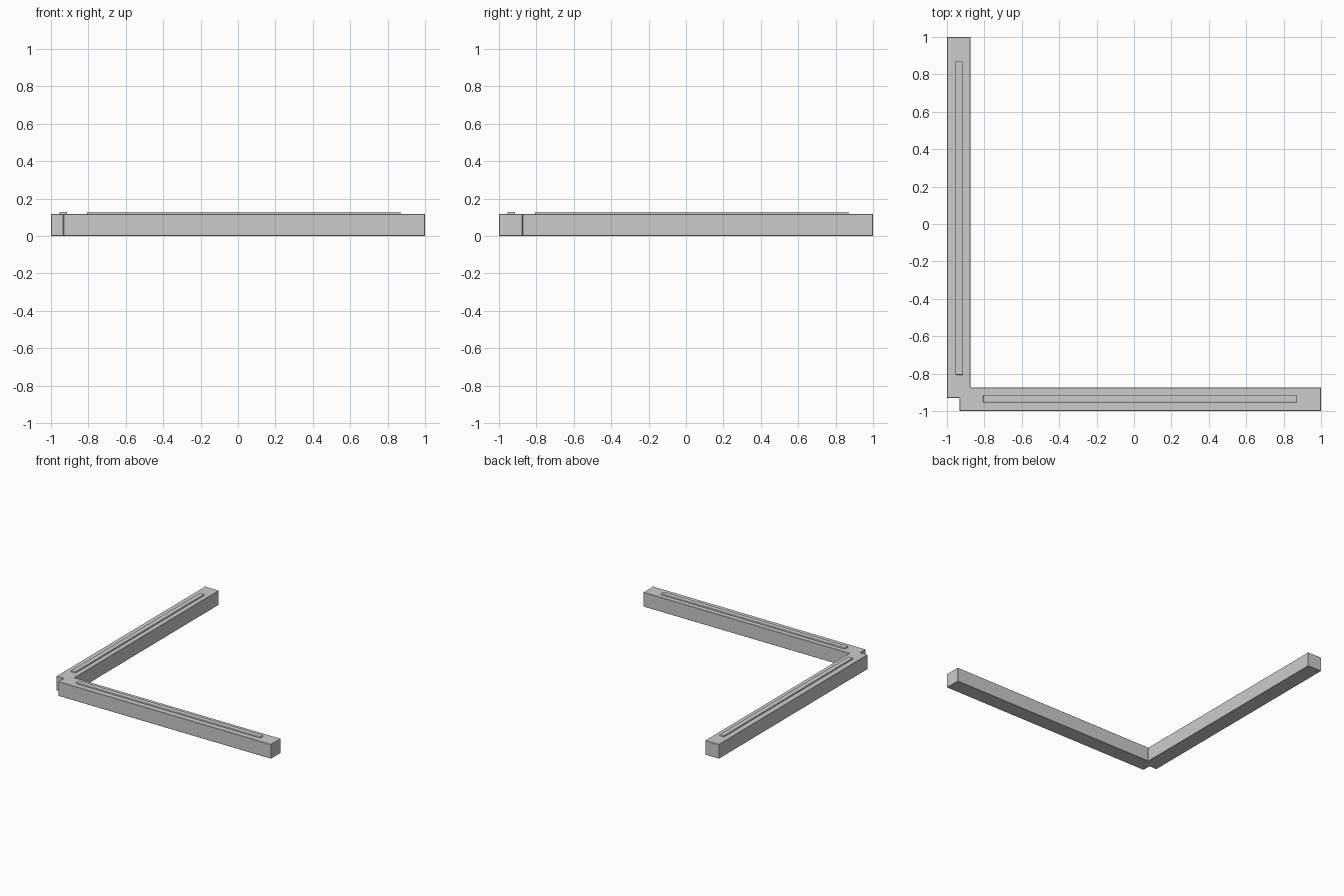
import bpy, bmesh

if "Cube" in bpy.data.objects:
    bpy.data.objects.remove(bpy.data.objects["Cube"])

BODY_TOP = 0.118
STRIP_TOP = 0.129


def prism(name, outline, z0, z1, bevel, segments):
    """Extrude a flat outline upward and soften its edges."""
    bm = bmesh.new()
    face = bm.faces.new([bm.verts.new((x, y, z0)) for x, y in outline])
    res = bmesh.ops.extrude_face_region(bm, geom=[face])
    top = [v for v in res["geom"] if isinstance(v, bmesh.types.BMVert)]
    bmesh.ops.translate(bm, verts=top, vec=(0, 0, z1 - z0))
    bmesh.ops.recalc_face_normals(bm, faces=bm.faces)
    mesh = bpy.data.meshes.new(name)
    bm.to_mesh(mesh)
    bm.free()
    obj = bpy.data.objects.new(name, mesh)
    bpy.context.collection.objects.link(obj)
    mod = obj.modifiers.new("soft_edges", "BEVEL")
    mod.width = bevel
    mod.segments = segments
    mod.limit_method = "ANGLE"
    return obj


def rect(x0, x1, y0, y1):
    return [(x0, y0), (x1, y0), (x1, y1), (x0, y1)]


# L-shaped kerb with a notched outer corner
prism("corner_kerb", [
    (-0.933, -1), (1, -1), (1, -0.874), (-0.874, -0.874),
    (-0.874, 1), (-1, 1), (-1, -0.93), (-0.933, -0.93),
], 0, BODY_TOP, 0.002, 1)

# Thin raised strip along the top of each arm
a, b, lo, hi = -0.955, -0.913, -0.806, 0.87
for name, r in (("front_strip", rect(lo, hi, a, b)),
                ("side_strip", rect(a, b, lo, hi))):
    prism(name, r, BODY_TOP - 0.012, STRIP_TOP, 0.005, 2)
